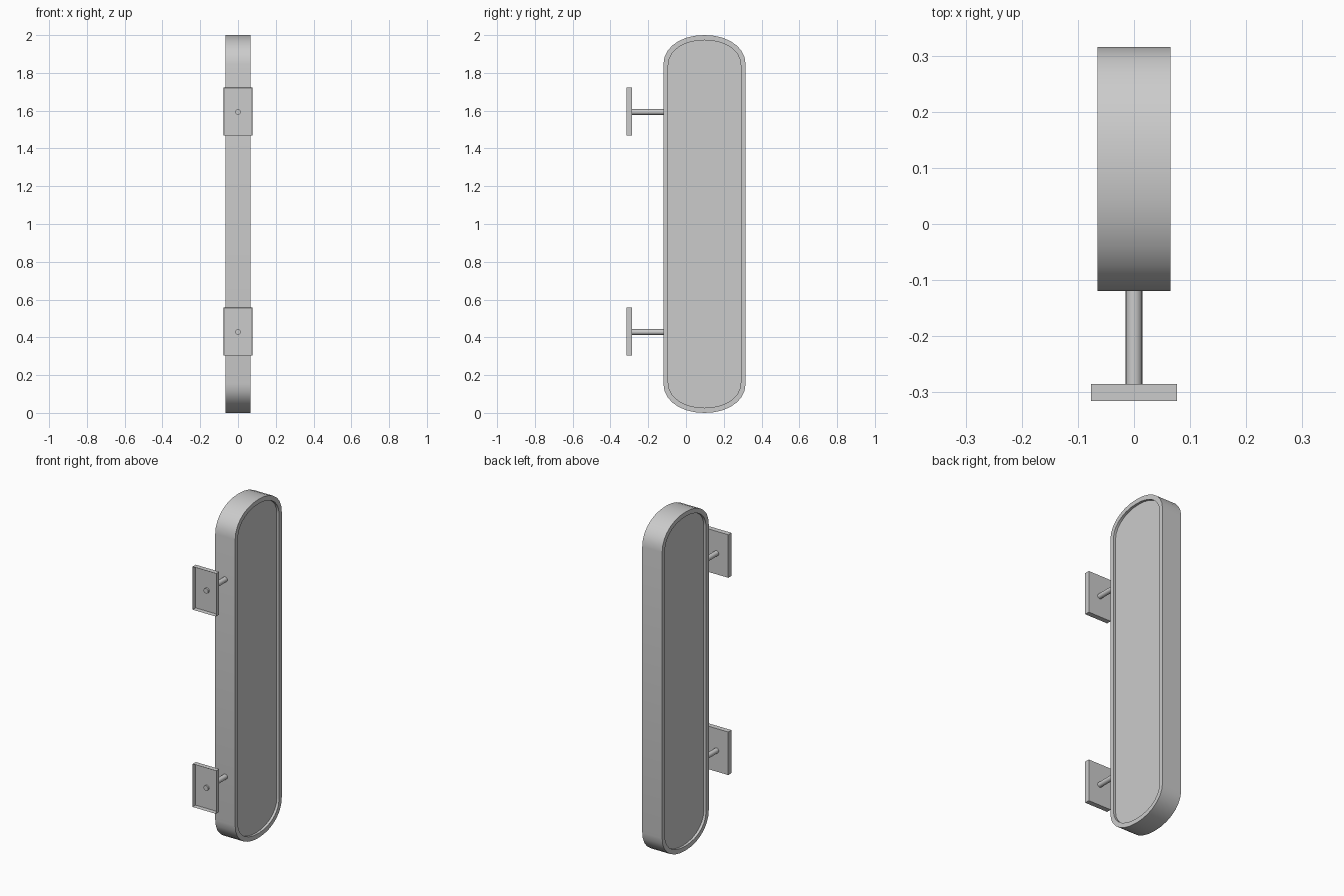
import bpy, bmesh, math

if "Cube" in bpy.data.objects:
    bpy.data.objects.remove(bpy.data.objects["Cube"])

CY, CZ = 0.098, 1.0            # centre of the sign body in y and z


def outline(hw, hh, corner, seg=7, power=2.1):
    """Tall loop of (y, z) points with soft elliptical ends."""
    pts = []
    for q in range(4):
        for i in range(seg + 1):
            if i == 0 and q in (1, 3):   # shared top / bottom point
                continue
            a = math.pi / 2 * (q + i / seg)
            c, s = math.cos(a), math.sin(a)
            y = math.copysign(abs(c) ** (2 / power), c) * hw
            z = math.copysign(abs(s) ** (2 / power), s) * corner
            if abs(c) < 1e-6:
                y = 0.0
            up = 1 if q < 2 else -1
            pts.append((CY + y, CZ + up * (hh - corner) + z))
    return pts


def finish(name, bm, smooth=True):
    bmesh.ops.recalc_face_normals(bm, faces=bm.faces)
    me = bpy.data.meshes.new(name)
    bm.to_mesh(me)
    bm.free()
    ob = bpy.data.objects.new(name, me)
    bpy.context.collection.objects.link(ob)
    if smooth:
        bpy.ops.object.select_all(action='DESELECT')
        bpy.context.view_layer.objects.active = ob
        ob.select_set(True)
        bpy.ops.object.shade_smooth_by_angle(angle=math.radians(35))
    return ob


# Sign body: rounded case with a raised rim and recessed panel on both sides
outer = outline(0.2175, 1.0, 0.155)
inner = outline(0.192, 0.973, 0.132)
layers = [(-0.05, inner), (-0.065, inner), (-0.065, outer),
          (0.065, outer), (0.065, inner), (0.05, inner)]
bm = bmesh.new()
loops = [[bm.verts.new((x, y, z)) for y, z in prof] for x, prof in layers]
n = len(outer)
for a, b in zip(loops, loops[1:]):
    for i in range(n):
        j = (i + 1) % n
        bm.faces.new((a[i], a[j], b[j], b[i]))
bm.faces.new(loops[0])
bm.faces.new(loops[-1])
finish("sign_body", bm)


def wall_plate(name, z):
    """Shallow mounting tray, open towards the wall (-y)."""
    bm = bmesh.new()
    bmesh.ops.create_cube(bm, size=1)
    for v in bm.verts:
        v.co.x *= 0.153
        v.co.y = v.co.y * 0.03 - 0.3
        v.co.z = v.co.z * 0.254 + z
    front = min(bm.faces, key=lambda f: f.calc_center_median().y)
    rim = bmesh.ops.inset_individual(bm, faces=[front], thickness=0.002)
    for v in front.verts:
        v.co.y += 0.026
    finish(name, bm, smooth=False)


def rod(name, z):
    """Round arm from the plate to the sign."""
    bm = bmesh.new()
    bmesh.ops.create_cone(bm, cap_ends=True, segments=16,
                          radius1=0.015, radius2=0.015, depth=0.19)
    for v in bm.verts:
        x, y, d = v.co
        v.co = (x, d - 0.205, y + z)
    finish(name, bm)


# Upper and lower brackets
for label, z in (("upper", 1.595), ("lower", 0.43)):
    wall_plate(label + "_wall_plate", z)
    rod(label + "_arm", z - 0.002)
